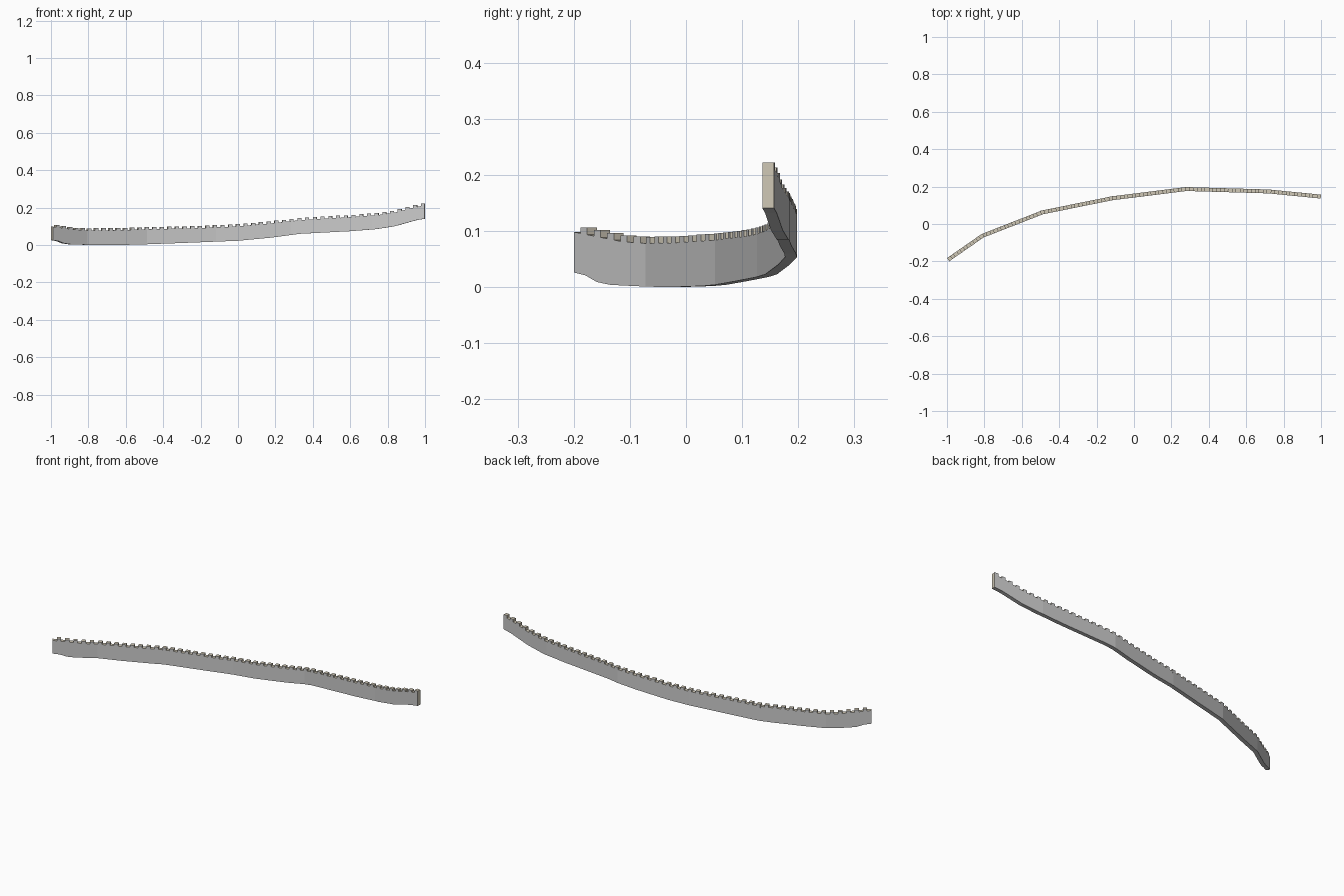
import bpy, bmesh
from mathutils import Vector

if "Cube" in bpy.data.objects:
    bpy.data.objects.remove(bpy.data.objects["Cube"])

# Plan centreline (x, y) and height profiles (x, z)
PLAN = [(-0.994, -0.191), (-0.81, -0.063), (-0.49, 0.062), (-0.12, 0.137),
        (0.28, 0.187), (0.72, 0.174), (0.999, 0.1465)]
BASE = [(-1, .027), (-.965, .021), (-.935, .009), (-.9, .004), (-.81, 0.001), (-.7, 0),
        (-.55, .002), (-.3, .011), (0, .023), (.18, .04), (.33, .06), (.6, .074),
        (.74, .085), (.84, .101), (.95, .132), (1, .141)]
TOP = [(-1, .099), (-.95, .092), (-.87, .081), (-.81, .078), (-.67, .079), (-.53, .083),
       (-.2, .091), (0, .1), (.18, .116), (.33, .133), (.6, .149),
       (.74, .159), (.84, .174), (.93, .198), (1, .213)]
HALF = 0.0105
TOOTH = 0.0115
COUNT = 50

pts = [Vector(p) for p in PLAN]
seg = [(b - a).length for a, b in zip(pts, pts[1:])]
total = sum(seg)


def height(table, x):
    x = min(max(x, -1), 1)
    for (a, za), (b, zb) in zip(table, table[1:]):
        if x <= b:
            return za + (zb - za) * (x - a) / (b - a)
    return table[-1][1]


def frame(s):
    """Point and left normal at distance s along the plan line."""
    for i, l in enumerate(seg):
        if s <= l or i == len(seg) - 1:
            d = (pts[i + 1] - pts[i]).normalized()
            return pts[i] + d * s, Vector((-d.y, d.x))
        s -= l


def station(x):
    """Point and mitred normal on the plan line at a given x."""
    for i in range(len(seg)):
        if x <= pts[i + 1].x + 1e-6:
            d = (pts[i + 1] - pts[i]).normalized()
            p = pts[i].lerp(pts[i + 1], (x - pts[i].x) / (pts[i + 1].x - pts[i].x))
            n = Vector((-d.y, d.x))
            if abs(x - pts[i + 1].x) < 1e-6 and i + 2 < len(pts):
                e = (pts[i + 2] - pts[i + 1]).normalized()
                m = (n + Vector((-e.y, e.x))).normalized()
                n = m / m.dot(n)
            return p, n


stone = bpy.data.materials.new("pale_stone")
stone.diffuse_color = (0.62, 0.57, 0.46, 1)
stone.use_nodes = True
stone.node_tree.nodes["Principled BSDF"].inputs["Base Color"].default_value = stone.diffuse_color
grey = bpy.data.materials.new("grey_stone")
grey.diffuse_color = (0.6, 0.6, 0.6, 1)
grey.use_nodes = True
grey.node_tree.nodes["Principled BSDF"].inputs["Base Color"].default_value = grey.diffuse_color


def finish(bm, name):
    bmesh.ops.recalc_face_normals(bm, faces=bm.faces)
    me = bpy.data.meshes.new(name)
    bm.to_mesh(me)
    bm.free()
    me.materials.append(grey)
    me.materials.append(stone)
    bpy.context.collection.objects.link(bpy.data.objects.new(name, me))


def sweep(bm, rings):
    """Skin four-cornered rings; tops and ends get the pale stone."""
    vs = [[bm.verts.new(c) for c in r] for r in rings]
    for a, b in zip(vs, vs[1:]):
        for k in range(4):
            f = bm.faces.new((a[k], a[(k + 1) % 4], b[(k + 1) % 4], b[k]))
            f.material_index = 1 if k == 2 else 0
    for end in (vs[0], vs[-1]):
        bm.faces.new(end).material_index = 1


def ring(p, n, z0, z1):
    a, b = p - n * HALF, p + n * HALF
    return [(a.x, a.y, z0), (b.x, b.y, z0), (b.x, b.y, z1), (a.x, a.y, z1)]


# Wall body following the ground
lo, hi = PLAN[0][0], PLAN[-1][0]
xs = sorted({x for t in (PLAN, BASE, TOP) for x, _ in t if lo <= x <= hi})
bm = bmesh.new()
sweep(bm, [ring(*station(x), height(BASE, x), height(TOP, x)) for x in xs])
finish(bm, "wall")

# Battlement teeth, the last flush with the high end
bm = bmesh.new()
pitch = total / COUNT
for i in range(COUNT):
    s1 = (i + 1) * pitch
    s0 = s1 - pitch * 0.5
    p, n = frame((s0 + s1) / 2)
    d = Vector((n.y, -n.x)) * pitch * 0.25
    zt = height(TOP, p.x)
    sweep(bm, [ring(p - d, n, zt - 0.008, zt + TOOTH),
               ring(p + d, n, zt - 0.008, zt + TOOTH)])
finish(bm, "battlements")
